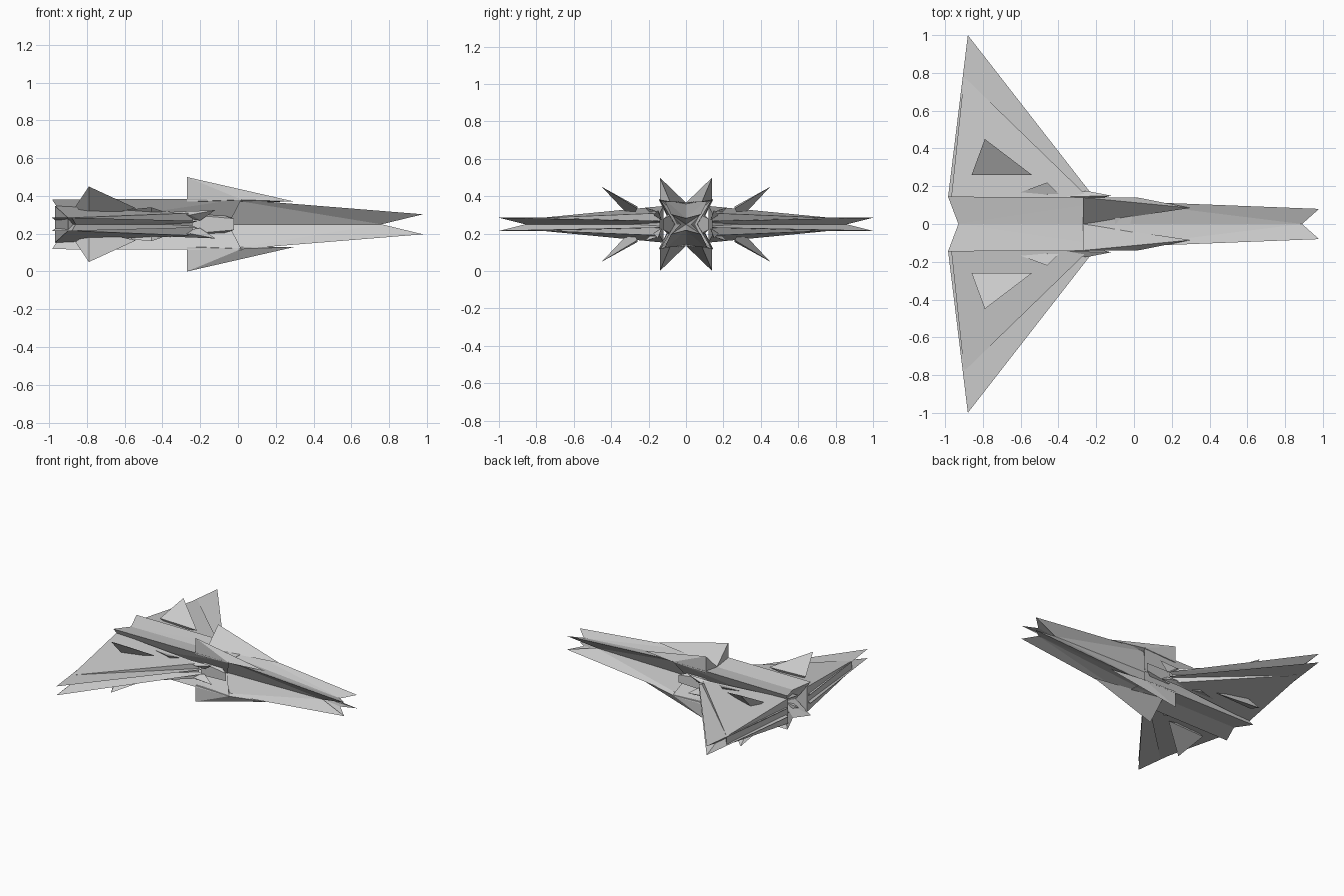
import bpy, bmesh

if "Cube" in bpy.data.objects:
    bpy.data.objects.remove(bpy.data.objects["Cube"])

MID = 0.25  # the ship is mirrored about this height


def finish(name, bm, mirror_y=True, mirror_z=True):
    bmesh.ops.recalc_face_normals(bm, faces=bm.faces)
    me = bpy.data.meshes.new(name)
    bm.to_mesh(me)
    bm.free()
    ob = bpy.data.objects.new(name, me)
    ob.location.z = MID
    bpy.context.collection.objects.link(ob)
    if mirror_y or mirror_z:
        m = ob.modifiers.new("mirror", 'MIRROR')
        m.use_axis = (False, mirror_y, mirror_z)
        m.use_mirror_merge = False
    return ob


def hull(name, pts, both_z=False):
    """Convex faceted part; both_z makes it span the middle plane."""
    bm = bmesh.new()
    if both_z:
        pts = pts + [(x, y, -z) for x, y, z in pts]
    for p in pts:
        bm.verts.new(p)
    bmesh.ops.convex_hull(bm, input=bm.verts)
    return finish(name, bm, mirror_z=not both_z)


def dented_box(name, ends):
    """X-section beam. Each end: corner x, y, z; dented top (x, z); dented side (x, y); centre x."""
    bm = bmesh.new()
    rings = []
    for (cx, cy, cz), (tx, tz), (sx, sy), mx in ends:
        ring = [(cx, cy, cz), (tx, 0, tz), (cx, -cy, cz), (sx, -sy, 0),
                (cx, -cy, -cz), (tx, 0, -tz), (cx, cy, -cz), (sx, sy, 0)]
        ring = [bm.verts.new(p) for p in ring]
        centre = bm.verts.new((mx, 0, 0))
        for i in range(8):
            bm.faces.new((ring[i], ring[(i + 1) % 8], centre))
        rings.append(ring)
    a, b = rings
    for i in range(8):
        j = (i + 1) % 8
        bm.faces.new((a[i], a[j], b[j], b[i]))
    bmesh.ops.triangulate(bm, faces=[f for f in bm.faces if len(f.verts) == 4])
    return finish(name, bm, False, False)


# Main fuselage and long split nose
dented_box("fuselage", [((-0.985, 0.145, 0.132), (-0.93, 0.11), (-0.90, 0.08), -0.85),
                        ((0.02, 0.14, 0.135), (-0.02, 0.115), (-0.05, 0.06), -0.1)])
dented_box("nose", [((-0.10, 0.122, 0.14), (-0.10, 0.115), (-0.10, 0.05), -0.1),
                    ((0.98, 0.08, 0.053), (0.89, 0.032), (0.76, 0.03), 0.6)])

# Thin wing plates with a hollowed edge
bm = bmesh.new()
tri = [(-0.88, 1.0, 0.035), (-0.985, 0.14, 0.035), (-0.21, 0.14, 0.018)]
top = [bm.verts.new(p) for p in tri]
mid = [bm.verts.new(p) for p in [(-0.86, 0.86, 0), (-0.94, 0.14, 0), (-0.27, 0.14, 0)]]
low = [bm.verts.new((x, y, -z)) for x, y, z in tri]
bm.faces.new(top)
bm.faces.new(low[::-1])
for a, b in ((top, mid), (mid, low)):
    for i in range(3):
        j = (i + 1) % 3
        bm.faces.new((a[i], b[i], b[j], a[j]))
bmesh.ops.triangulate(bm, faces=bm.faces)
finish("wing", bm, mirror_z=False)

# Thick inner wing
hull("wing_root", [(-0.97, 0.12, 0.098), (-0.24, 0.14, 0.06), (-0.9, 0.78, 0.034)], True)

# Tall shoulder fins
hull("shoulder_fin", [(-0.27, 0.14, 0.25), (-0.27, 0.0, 0.115), (-0.27, 0.14, 0.12),
                      (0.02, 0.14, 0.13), (0.30, 0.085, 0.12)])

# Slanted spikes on the wings
hull("wing_spike", [(-0.79, 0.45, 0.20), (-0.86, 0.26, 0.095),
                    (-0.54, 0.26, 0.085), (-0.79, 0.29, 0.03)])

# Small fins and intakes beside the body
hull("side_fin", [(-0.65, 0.15, 0.07), (-0.40, 0.16, 0.07),
                  (-0.46, 0.22, 0.09), (-0.45, 0.15, 0.02)])
hull("side_rail", [(-0.50, 0.14, 0.06), (-0.12, 0.15, 0.075),
                   (-0.25, 0.175, 0.05), (-0.2, 0.13, 0.02)])
hull("intake", [(-0.25, 0.10, 0.05), (-0.02, 0.12, 0.03), (-0.12, 0.06, 0.06)], True)

# Exhaust spikes
hull("exhaust", [(-0.94, 0.055, 0.05), (-0.83, 0.0, 0.07),
                 (-0.83, 0.07, 0.0), (-0.84, 0.0, 0.0)])
